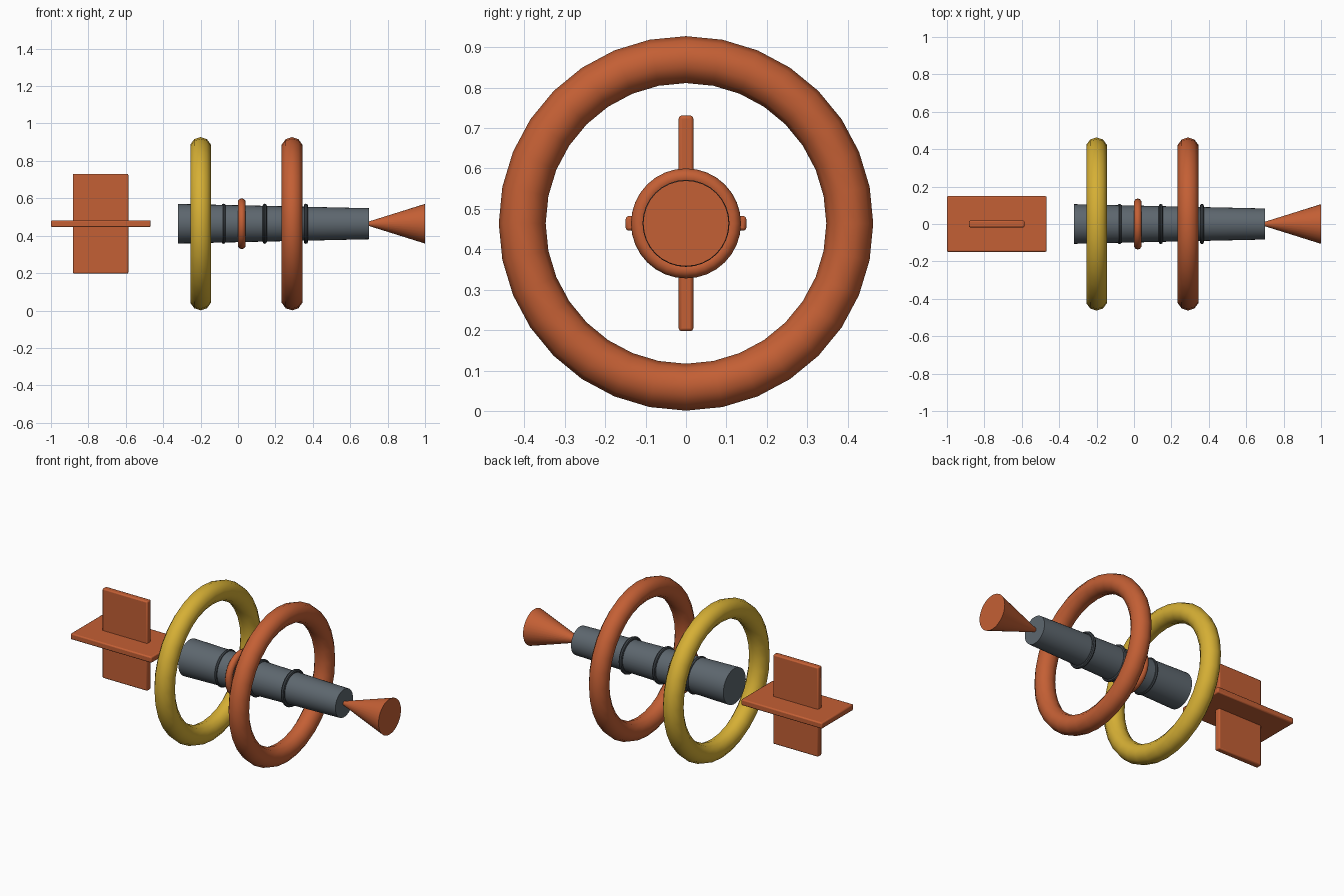
import bpy
from math import pi, radians

if "Cube" in bpy.data.objects:
    bpy.data.objects.remove(bpy.data.objects["Cube"])

CZ = 0.464                      # height of the long axis
ALONG_X = (0, pi / 2, 0)


def material(name, rgb):
    m = bpy.data.materials.new(name)
    m.diffuse_color = (*rgb, 1)
    m.use_nodes = True
    m.node_tree.nodes["Principled BSDF"].inputs["Base Color"].default_value = m.diffuse_color
    return m


ORANGE = material("orange", (0.55, 0.115, 0.035))
GOLD = material("gold", (0.67, 0.43, 0.035))
SLATE = material("slate", (0.11, 0.135, 0.157))
DARK = material("dark_slate", (0.05, 0.06, 0.07))


def finish(name, mat):
    ob = bpy.context.object
    ob.name = name
    ob.data.materials.append(mat)
    bpy.ops.object.shade_smooth_by_angle(angle=radians(40))
    return ob


def ring(name, x, major, minor, mat, sides=10):
    bpy.ops.mesh.primitive_torus_add(
        major_radius=major, minor_radius=minor, major_segments=32,
        minor_segments=sides, location=(x, 0, CZ), rotation=ALONG_X)
    return finish(name, mat)


def taper(name, x0, x1, r0, r1, mat):
    bpy.ops.mesh.primitive_cone_add(
        vertices=32, radius1=r0, radius2=r1, depth=x1 - x0,
        location=((x0 + x1) / 2, 0, CZ), rotation=ALONG_X)
    return finish(name, mat)


def plate(name, x0, x1, width, height, mat):
    bpy.ops.mesh.primitive_cube_add(size=1, location=((x0 + x1) / 2, 0, CZ))
    ob = bpy.context.object
    ob.scale = (x1 - x0, width, height)
    bpy.ops.object.transform_apply(location=False, rotation=False, scale=True)
    bev = ob.modifiers.new("soft_edges", "BEVEL")
    bev.width = 0.007
    bev.segments = 2
    return finish(name, mat)


# Tapered body and flared nozzle
taper("body", -0.32, 0.70, 0.106, 0.083, SLATE)
taper("nozzle", 0.70, 1.0, 0.012, 0.106, ORANGE)

# Thin bands and the central collar
for i, x in enumerate((-0.077, 0.143, 0.363)):
    ring(f"band_{i + 1}", x, 0.0965, 0.011, DARK, 8)
ring("collar", 0.02, 0.115, 0.021, ORANGE)

# Large hoops
ring("rear_hoop", -0.20, 0.405, 0.058, GOLD)
ring("front_hoop", 0.289, 0.405, 0.058, ORANGE)

# Crossed tail plates
plate("horizontal_fin", -1.0, -0.467, 0.298, 0.036, ORANGE)
plate("vertical_fin", -0.883, -0.586, 0.036, 0.533, ORANGE)
